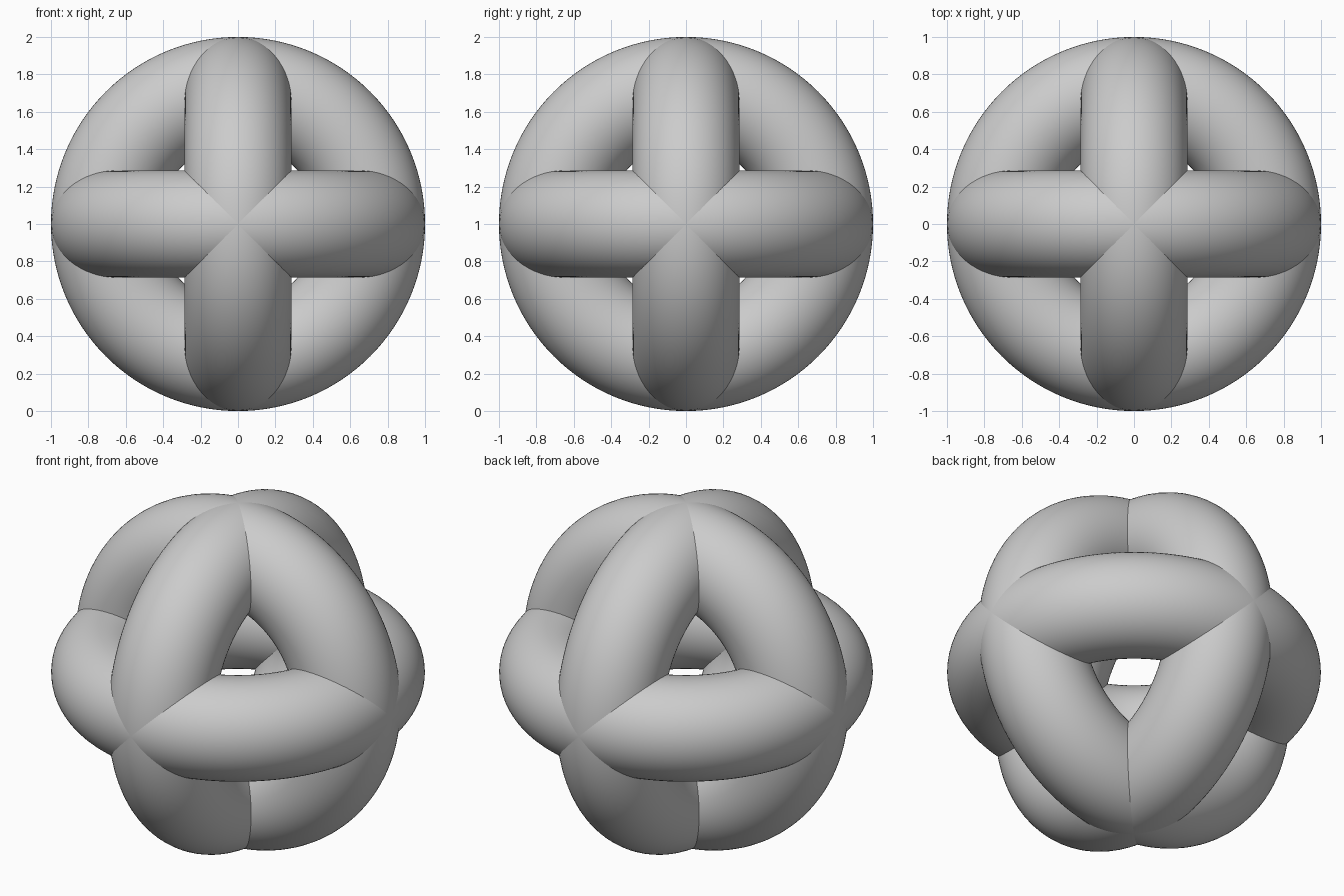
import bpy
from math import pi

cube = bpy.data.objects.get("Cube")
if cube:
    bpy.data.objects.remove(cube, do_unlink=True)

# Single plain grey material
grey = bpy.data.materials.new("light_grey")
grey.use_nodes = True
colour = (0.6, 0.6, 0.6, 1)
grey.diffuse_color = colour
grey.node_tree.nodes["Principled BSDF"].inputs["Base Color"].default_value = colour

# Tube is 0.4 of the ring radius; outer edge reaches 1 unit
RING = 1 / 1.4
TUBE = 0.4 * RING


def add_ring(name, rotation):
    bpy.ops.mesh.primitive_torus_add(
        major_radius=RING, minor_radius=TUBE,
        major_segments=128, minor_segments=64,
        location=(0, 0, 1), rotation=rotation)
    ring = bpy.context.object
    ring.name = name
    ring.data.materials.append(grey)
    bpy.ops.object.shade_smooth()


# Three interlocking rings, one in each principal plane
add_ring("horizontal_ring", (0, 0, 0))
add_ring("front_facing_ring", (pi / 2, 0, 0))
add_ring("side_facing_ring", (0, pi / 2, 0))
